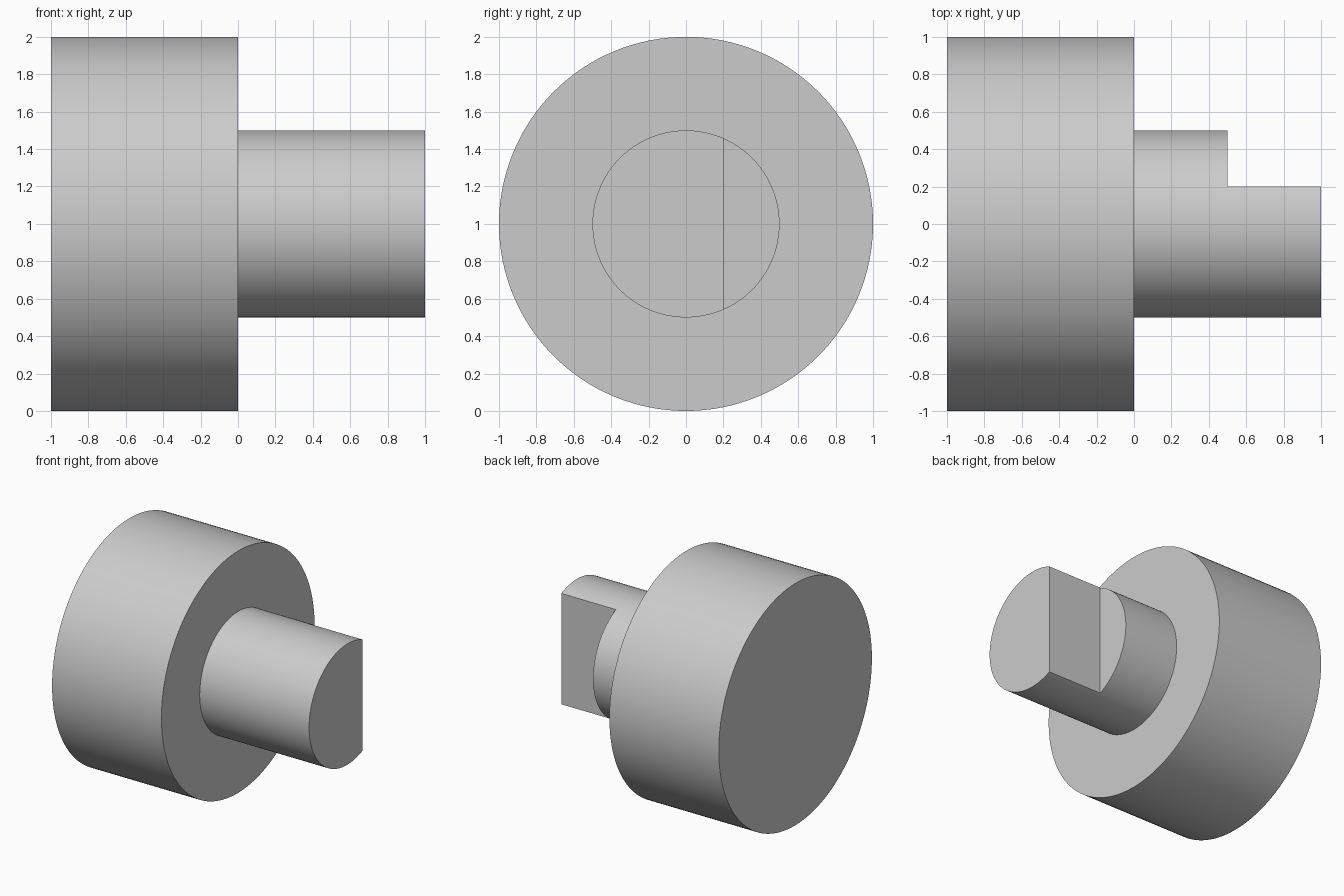
import bpy, bmesh
from math import radians, tau
from mathutils import Vector

cube = bpy.data.objects.get("Cube")
if cube:
    bpy.data.objects.remove(cube, do_unlink=True)

SEGMENTS = 128
AXIS_Z = 1.0

# Material
grey = bpy.data.materials.new("light grey")
grey.use_nodes = True
colour = (0.6, 0.6, 0.6, 1.0)
grey.diffuse_color = colour
grey.node_tree.nodes["Principled BSDF"].inputs["Base Color"].default_value = colour


def add_object(name, bm):
    bmesh.ops.recalc_face_normals(bm, faces=bm.faces)
    mesh = bpy.data.meshes.new(name)
    bm.to_mesh(mesh)
    bm.free()
    mesh.materials.append(grey)
    obj = bpy.data.objects.new(name, mesh)
    bpy.context.collection.objects.link(obj)
    return obj


# Stepped shaft: wide drum and narrow shaft turned from one profile along x
profile = [(-1, 1), (0, 1), (0, 0.5), (1, 0.5)]
bm = bmesh.new()
verts = [bm.verts.new((x, 0, AXIS_Z + r)) for x, r in profile]
edges = [bm.edges.new(pair) for pair in zip(verts, verts[1:])]
bmesh.ops.spin(bm, geom=verts + edges, cent=(0, 0, AXIS_Z), axis=(1, 0, 0),
               angle=tau, steps=SEGMENTS, use_merge=True)
bmesh.ops.remove_doubles(bm, verts=bm.verts, dist=1e-4)
bmesh.ops.holes_fill(bm, edges=[e for e in bm.edges if e.is_boundary], sides=0)
shaft = add_object("stepped_shaft", bm)

# Block that cuts the flat on the back of the shaft end
bm = bmesh.new()
bmesh.ops.create_cube(bm, size=1)
for v in bm.verts:
    v.co = Vector((1.0 + v.co.x, 0.7 + v.co.y, AXIS_Z + 2 * v.co.z))
cutter = add_object("flat_cutter", bm)
cutter.hide_render = True

# Cut the flat, then remove the block
cut = shaft.modifiers.new("flat", 'BOOLEAN')
cut.operation = 'DIFFERENCE'
cut.solver = 'EXACT'
cut.object = cutter
bpy.ops.object.select_all(action='DESELECT')
shaft.select_set(True)
bpy.context.view_layer.objects.active = shaft
bpy.ops.object.modifier_apply(modifier=cut.name)
bpy.data.objects.remove(cutter, do_unlink=True)

# Smooth round sides with crisp rims
bpy.ops.object.shade_smooth_by_angle(angle=radians(30))
